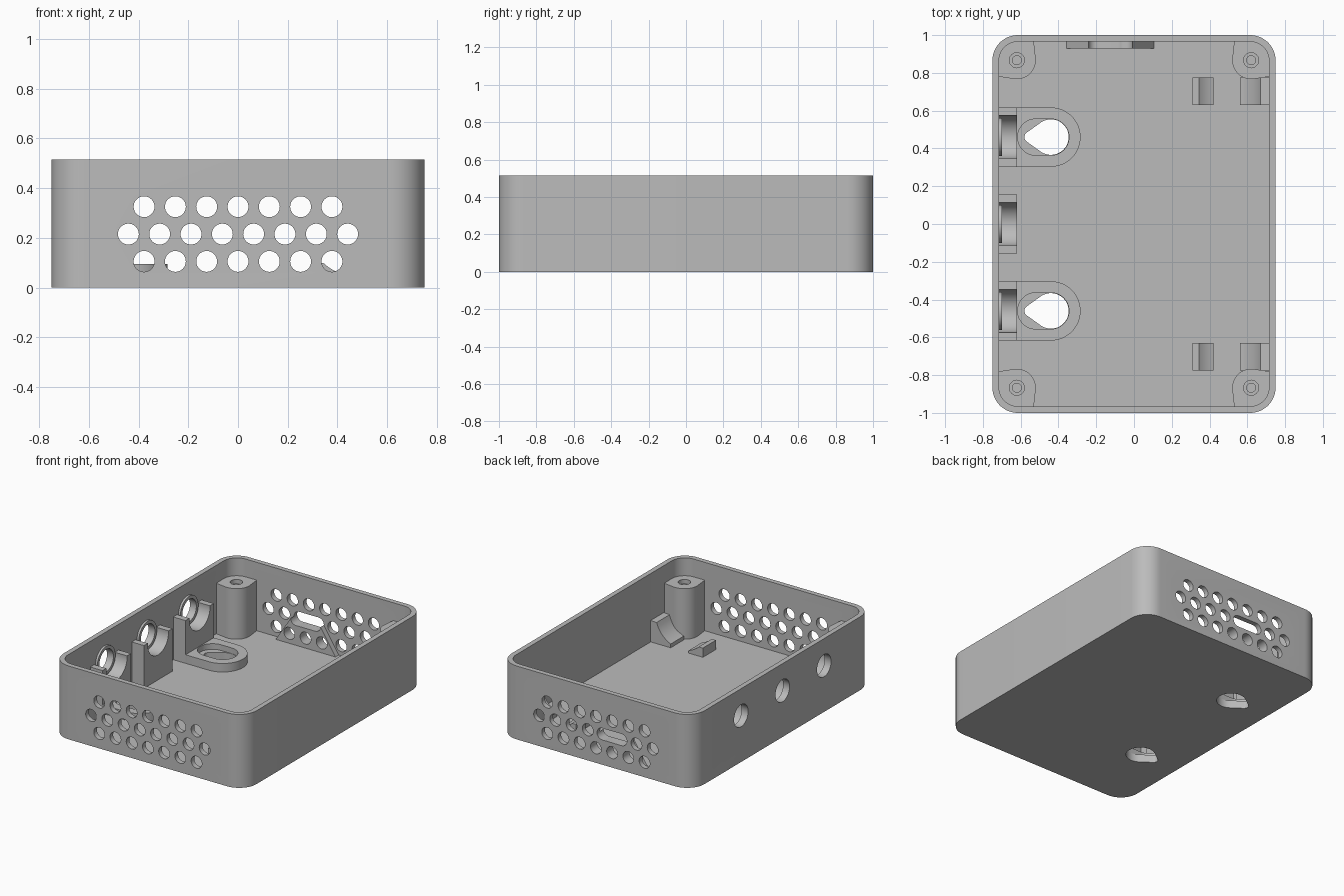
import bpy, bmesh, math
from mathutils import Vector
from mathutils.geometry import convex_hull_2d

if "Cube" in bpy.data.objects:
    bpy.data.objects.remove(bpy.data.objects["Cube"], do_unlink=True)

grey = bpy.data.materials.new("light_grey_plastic")
grey.use_nodes = True
colour = (0.5, 0.5, 0.5, 1)
grey.diffuse_color = colour
grey.node_tree.nodes["Principled BSDF"].inputs["Base Color"].default_value = colour

HEIGHT, FLOOR, WALL = 0.515, 0.035, 0.035


def hull(circles, n=48):
    """Outline wrapped tightly around circles given as (u, v, radius)."""
    pts = [Vector((u + r * math.cos(math.tau * i / n), v + r * math.sin(math.tau * i / n)))
           for u, v, r in circles for i in range(n)]
    return [pts[i] for i in convex_hull_2d(pts)]


def prism(name, outline, lo, hi, axis="Z"):
    """Extrude an outline between two levels along an axis."""
    place = {"X": lambda u, v, w: (w, u, v),
             "Y": lambda u, v, w: (u, w, v),
             "Z": lambda u, v, w: (u, v, w)}[axis]
    bm = bmesh.new()
    rings = [[bm.verts.new(place(p[0], p[1], w)) for p in outline] for w in (lo, hi)]
    bm.faces.new(rings[0])
    bm.faces.new(rings[1])
    n = len(outline)
    for i in range(n):
        j = (i + 1) % n
        bm.faces.new((rings[0][i], rings[0][j], rings[1][j], rings[1][i]))
    bmesh.ops.recalc_face_normals(bm, faces=bm.faces)
    mesh = bpy.data.meshes.new(name)
    bm.to_mesh(mesh)
    bm.free()
    mesh.materials.append(grey)
    ob = bpy.data.objects.new(name, mesh)
    bpy.context.collection.objects.link(ob)
    return ob


def join(name, obs):
    """Merge separate cutters into one mesh."""
    bm = bmesh.new()
    for ob in obs:
        bm.from_mesh(ob.data)
        bpy.data.objects.remove(ob, do_unlink=True)
    mesh = bpy.data.meshes.new(name)
    bm.to_mesh(mesh)
    bm.free()
    mesh.materials.append(grey)
    ob = bpy.data.objects.new(name, mesh)
    bpy.context.collection.objects.link(ob)
    return ob


def cut(target, *cutters):
    """Subtract the cutters and bake the result."""
    for cutter in cutters:
        cutter.hide_render = True
        mod = target.modifiers.new("cut", "BOOLEAN")
        mod.operation, mod.solver, mod.object = "DIFFERENCE", "EXACT", cutter
    graph = bpy.context.evaluated_depsgraph_get()
    graph.update()
    mesh = bpy.data.meshes.new_from_object(target.evaluated_get(graph))
    target.modifiers.clear()
    target.data = mesh


def rounded_rect(hx, hy, r):
    return hull([(sx * (hx - r), sy * (hy - r), r) for sx in (-1, 1) for sy in (-1, 1)])


helpers = []


def helper(*args):
    ob = prism(*args)
    helpers.append(ob)
    return ob


# Vent holes in staggered rows, and the port slot in the back wall
vents = []
for z, count in ((0.325, 7), (0.215, 8), (0.105, 7)):
    for i in range(count):
        x = (i - (count - 1) / 2) * 0.126
        vents.append(prism("vent", hull([(x, z, 0.042)], 32), -1.1, 1.1, "Y"))
vent_cutter = join("vent_cutter", vents)
slot_cutter = helper("slot_cutter", hull([(-0.2, 0.215, 0.041), (-0.05, 0.215, 0.041)]), 0.9, 1.1, "Y")
helpers.append(vent_cutter)

# Open tray
tray = prism("tray", rounded_rect(0.75, 1, 0.135), 0, HEIGHT)
cavity = helper("cavity_cutter", rounded_rect(0.75 - WALL, 1 - WALL, 0.1), FLOOR, 1)
cut(tray, cavity)
cut(tray, vent_cutter)
cut(tray, slot_cutter)
parts = [tray]

# Tapered backing plate under the port slot
plate = prism("port_plate", [(-0.36, 0.03), (0.11, 0.03), (-0.01, 0.215), (-0.24, 0.215)],
              0.928, 0.967, "Y")
cut(plate, vent_cutter)
cut(plate, slot_cutter)
parts.append(plate)

# Corner screw posts
for sx in (-1, 1):
    for sy in (-1, 1):
        x, y = sx * 0.62, sy * 0.867
        post = prism("screw_post", hull([(x, y, 0.09), (x, y, 0.1),
                                         (sx * 0.715, sy * 0.785, 0.005),
                                         (sx * 0.535, sy * 0.963, 0.005)]), 0.03, 0.39)
        cut(post, helper("screw_cutter", hull([(x, y, 0.024)], 24), 0.15, 0.5),
            helper("screw_head_cutter", hull([(x, y, 0.04)], 24), 0.36, 0.5))
        parts.append(post)

# Side wall sockets: a port through the wall and a half round cradle
for y in (-0.46, 0, 0.46):
    port = helper("port_cutter", hull([(y, 0.325, 0.078)]), -0.8, -0.55, "X")
    cut(tray, port)
    collar = prism("port_collar", hull([(y, 0.325, 0.1)]), -0.72, -0.7, "X")
    cut(collar, port)
    block = prism("port_cradle", [(y - 0.157, 0.03), (y + 0.157, 0.03),
                                  (y + 0.157, 0.335), (y - 0.157, 0.335)], -0.717, -0.62, "X")
    cut(block, helper("cradle_cutter", hull([(y, 0.325, 0.115)]), -0.8, -0.55, "X"))
    parts += [collar, block]

# Keyhole mounts: raised rim, recess and teardrop opening
for y in (-0.46, 0.46):
    rim = prism("keyhole_mount", hull([(-0.44, y, 0.157), (-0.6, y, 0.157)]), 0.03, 0.095)
    cut(rim, helper("rim_trim", [(-1, y - 0.3), (-0.622, y - 0.3), (-0.622, y + 0.3), (-1, y + 0.3)], 0, 0.2))
    keyhole = helper("keyhole_cutter", hull([(-0.44, y, 0.094), (-0.55, y, 0.03)]), -0.1, 0.2)
    recess = helper("recess_cutter", hull([(-0.44, y, 0.096), (-0.52, y, 0.096)]), 0.055, 0.2)
    cut(rim, recess)
    cut(rim, keyhole)
    cut(tray, keyhole)
    parts.append(rim)

# Round cell cradles: a low inner arm and a taller arm on the side wall
CX, CZ, R = 0.48, 0.245, 0.2


def arc(x0, x1, n=10):
    xs = [x0 + (x1 - x0) * i / n for i in range(n + 1)]
    return [(x, CZ - math.sqrt(R * R - (x - CX) ** 2)) for x in xs]


for y0, y1 in ((0.63, 0.775), (-0.775, -0.63)):
    inner = [(0.31, 0.03), (0.31, 0.1)] + arc(0.343, 0.42) + [(0.42, 0.03)]
    outer = [(0.56, 0.03)] + arc(0.56, 0.67) + [(0.72, 0.186), (0.72, 0.03)]
    parts.append(prism("cradle_inner_arm", inner, y0, y1, "Y"))
    parts.append(prism("cradle_outer_arm", outer, y0, y1, "Y"))

# Remove cutters and shade curved walls smoothly
for ob in helpers:
    bpy.data.objects.remove(ob, do_unlink=True)
for ob in parts:
    ob.data.shade_smooth()
    ob.data.set_sharp_from_angle(angle=math.radians(30))
